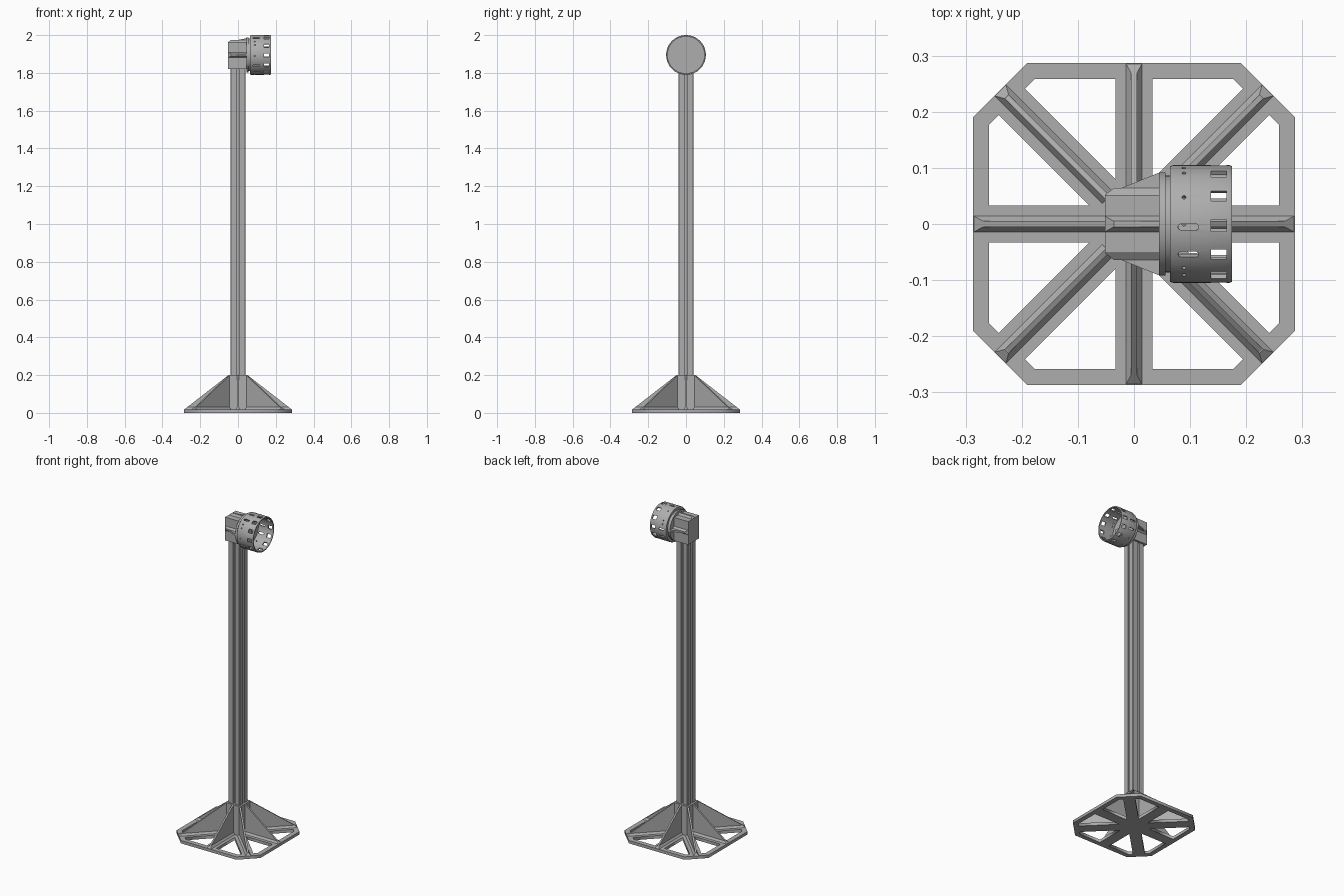
import bpy, bmesh, math
from mathutils import Matrix, Vector

if "Cube" in bpy.data.objects:
    bpy.data.objects.remove(bpy.data.objects["Cube"])

GREY = (0.42, 0.42, 0.42, 1)
mat = bpy.data.materials.new("matte grey")
mat.use_nodes = True
mat.diffuse_color = GREY
mat.node_tree.nodes["Principled BSDF"].inputs["Base Color"].default_value = GREY

HEAD_Z = 1.895
PLATE = 0.018


def finish(name, bm, smooth=False):
    bmesh.ops.recalc_face_normals(bm, faces=bm.faces)
    me = bpy.data.meshes.new(name)
    bm.to_mesh(me)
    bm.free()
    me.materials.append(mat)
    ob = bpy.data.objects.new(name, me)
    bpy.context.collection.objects.link(ob)
    if smooth:
        smooth_object(ob)
    return ob


def activate(ob):
    bpy.ops.object.select_all(action='DESELECT')
    ob.select_set(True)
    bpy.context.view_layer.objects.active = ob


def smooth_object(ob):
    activate(ob)
    bpy.ops.object.shade_smooth_by_angle(angle=math.radians(30))


def hull(bm, points, matrix=Matrix()):
    part = bmesh.new()
    for p in points:
        part.verts.new(matrix @ Vector(p))
    res = bmesh.ops.convex_hull(part, input=part.verts)
    junk = {g for g in res["geom_interior"] + res["geom_unused"] if isinstance(g, bmesh.types.BMVert)}
    bmesh.ops.delete(part, geom=list(junk), context='VERTS')
    me = bpy.data.meshes.new("temp")
    part.to_mesh(me)
    part.free()
    bm.from_mesh(me)
    bpy.data.meshes.remove(me)


def box(bm, lo, hi, matrix=Matrix()):
    hull(bm, [(x, y, z) for x in (lo[0], hi[0]) for y in (lo[1], hi[1]) for z in (lo[2], hi[2])], matrix)


def gusset(bm, r0, r1, height, matrix):
    """Thin triangular web standing on a chamfered foot, running along local x."""
    web, foot, rise = 0.005, 0.014, 0.012
    pts_web, pts_foot = [], []
    for s in (-1, 1):
        pts_web += [(r0, s * web, 0), (r0, s * web, height), (r1, s * web, 0)]
        pts_foot += [(r0, s * foot, 0), (r1, s * foot, 0),
                     (r0, s * web, rise), (r1 - 0.016, s * web, rise)]
    hull(bm, pts_web, matrix)
    hull(bm, pts_foot, matrix)


def lathe(name, profile, closed=False):
    """Spin (x, radius) points around the head axis."""
    bm = bmesh.new()
    vs = [bm.verts.new((x, 0, r)) for x, r in profile]
    edges = [bm.edges.new(p) for p in zip(vs, vs[1:] + vs[:1] if closed else vs[1:])]
    bmesh.ops.spin(bm, geom=vs + edges, cent=(0, 0, 0), axis=(1, 0, 0),
                   angle=math.tau, steps=64, use_merge=True)
    bmesh.ops.remove_doubles(bm, verts=bm.verts, dist=1e-5)
    bmesh.ops.translate(bm, verts=bm.verts, vec=(0, 0, HEAD_Z))
    return finish(name, bm, True)


def rot(deg, axis):
    return Matrix.Rotation(math.radians(deg), 4, axis)


# Base plate: octagon with eight openings between the spokes
curve = bpy.data.curves.new("base_plate", 'CURVE')
curve.dimensions, curve.fill_mode, curve.extrude = '2D', 'BOTH', PLATE / 2


def outline(pts):
    sp = curve.splines.new('POLY')
    sp.points.add(len(pts) - 1)
    for p, (x, y) in zip(sp.points, pts):
        p.co = (x, y, 0, 1)
    sp.use_cyclic_u = True


outer, cut = 0.287, 0.19
outline([(cut, outer), (outer, cut), (outer, -cut), (cut, -outer),
         (-cut, -outer), (-outer, -cut), (-outer, cut), (-cut, outer)])
opening = [(0.033, 0.258), (0.033, 0.08), (0.194, 0.241), (0.177, 0.258)]
for sx in (-1, 1):
    for sy in (-1, 1):
        outline([(sx * a, sy * b) for a, b in opening])
        outline([(sx * b, sy * a) for a, b in opening])
plate = bpy.data.objects.new("base_plate", curve)
bpy.context.collection.objects.link(plate)
plate.location.z = PLATE / 2
activate(plate)
bpy.ops.object.convert(target='MESH')
bpy.context.object.data.materials.clear()
bpy.context.object.data.materials.append(mat)

# Gussets along the eight spokes
bm = bmesh.new()
for i in range(8):
    r0, r1 = (0.05, 0.285) if i % 2 == 0 else (0.066, 0.337)
    m = Matrix.Translation((0, 0, PLATE)) @ rot(45 * i, 'Z')
    # the web top starts just outside the socket wall
    gusset(bm, r0, r1, 0.2 - PLATE, m)
finish("base_gussets", bm)

# Socket around the foot of the pole
bm = bmesh.new()
box(bm, (-0.051, -0.051, PLATE), (0.051, 0.051, 0.2))
finish("pole_socket", bm)

# Pole: square section with a groove down each side
bm = bmesh.new()
side = [(0.04, -0.036), (0.04, -0.006), (0.02, -0.006), (0.02, 0.006), (0.04, 0.006), (0.04, 0.036)]
ring_pts = [rot(90 * k, 'Z') @ Vector((x, y, PLATE)) for k in range(4) for x, y in side]
face = bm.faces.new([bm.verts.new(p) for p in ring_pts])
ext = bmesh.ops.extrude_face_region(bm, geom=[face], use_keep_orig=True)
bmesh.ops.translate(bm, vec=(0, 0, 1.83 - PLATE),
                    verts=[g for g in ext["geom"] if isinstance(g, bmesh.types.BMVert)])
finish("pole", bm)

# Head block on top of the pole
bm = bmesh.new()
box(bm, (-0.052, -0.052, 1.82), (0.046, 0.052, 1.963))
finish("head_block", bm)

# Gussets from the block to the flange: top and both sides
bm = bmesh.new()
for angle, stand, height in ((0, 0.068, 0.021), (90, 0.052, 0.04), (-90, 0.052, 0.04)):
    m = Matrix.Translation((0, 0, HEAD_Z)) @ rot(angle, 'X') @ Matrix.Translation((0, 0, stand)) @ rot(180, 'Z')
    gusset(bm, -0.046, 0.052, height, m)
finish("head_gussets", bm)

# Flange and back wall of the drum
lathe("head_flange", [(0.045, 0), (0.045, 0.092), (0.056, 0.092), (0.056, 0.086),
                      (0.066, 0.086), (0.066, 0.1), (0.073, 0.1), (0.073, 0)])

# Open drum
drum = lathe("drum", [(0.064, 0.103), (0.07, 0.105), (0.169, 0.105), (0.175, 0.103),
                      (0.175, 0.097), (0.064, 0.097)], closed=True)

# Cutter for the windows, slots and small holes of the drum
bm = bmesh.new()


def stadium(x0, x1, r, angle):
    pts = []
    for k in range(12):
        a = math.tau * (k + 0.5) / 12
        c = x1 if math.cos(a) > 0 else x0
        pts += [(c + r * math.cos(a), r * math.sin(a), z) for z in (0.09, 0.115)]
    hull(bm, pts, Matrix.Translation((0, 0, HEAD_Z)) @ rot(angle, 'X'))


for i in range(12):
    m = Matrix.Translation((0, 0, HEAD_Z)) @ rot(30 * i + 1.5, 'X')
    box(bm, (0.137, -0.0105, 0.085), (0.165, 0.0105, 0.12), m)
for base in (0, 120, 240):
    for a in (3, 31):
        stadium(0.084, 0.11, 0.0055, base + a)
    for a in (-27, -60, 48):
        stadium(0.089, 0.089, 0.0035, base + a)
cutter = finish("drum_cutter", bm)
cutter.hide_render = True
mod = drum.modifiers.new("openings", 'BOOLEAN')
mod.operation, mod.object, mod.solver = 'DIFFERENCE', cutter, 'EXACT'
activate(drum)
# keep the openings above any smoothing already on the drum
bpy.ops.object.modifier_apply(modifier=mod.name)
bpy.data.objects.remove(cutter)
smooth_object(drum)

# Rectangular plate and screw heads on the back wall
bm = bmesh.new()
box(bm, (0.07, -0.073, 1.868), (0.079, 0.026, 1.92))
for y, z in ((-0.026, 1.937), (0.037, 1.894), (-0.026, 1.847)):
    hull(bm, [(x, y + 0.005 * math.cos(k * math.tau / 12), z + 0.005 * math.sin(k * math.tau / 12))
              for k in range(12) for x in (0.07, 0.076)])
finish("back_wall_fittings", bm)
